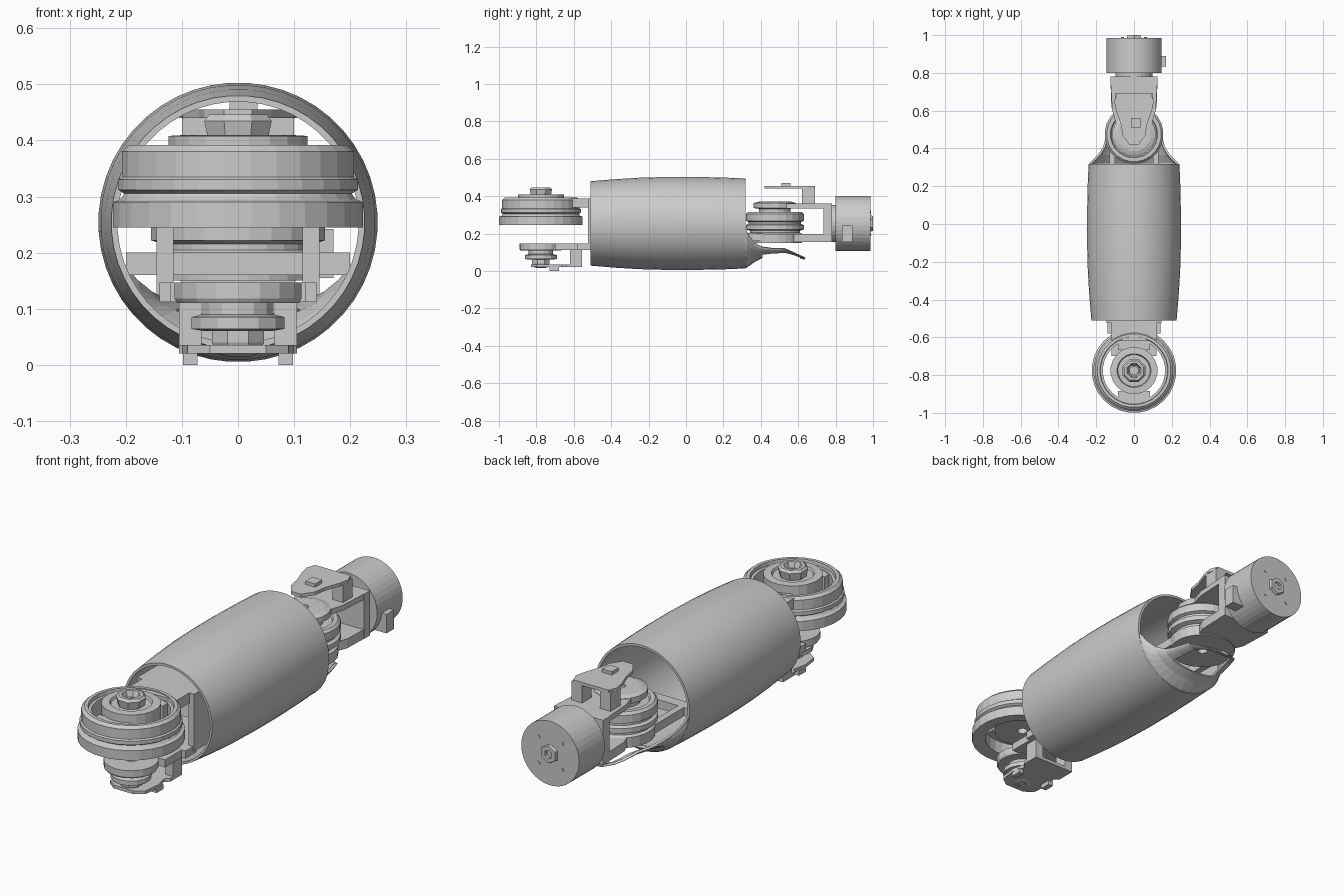
import bpy, bmesh, math
from mathutils import Vector


def finish(name, bm):
    bmesh.ops.recalc_face_normals(bm, faces=bm.faces)
    me = bpy.data.meshes.new(name)
    bm.to_mesh(me)
    bm.free()
    ob = bpy.data.objects.new(name, me)
    bpy.context.collection.objects.link(ob)
    return ob


def lathe(name, profile, cx, cy, cz, axis='Z', n=24):
    """Spin a closed (radius, height) profile; axis Y uses height as y."""
    bm = bmesh.new()
    rings = []
    for i in range(n):
        a = 2 * math.pi * (i + 0.5) / n
        c, s = math.cos(a), math.sin(a)
        rings.append([bm.verts.new((cx + r * c, cy + r * s, cz + h) if axis == 'Z'
                                   else (cx + r * c, cy + h, cz + r * s)) for r, h in profile])
    m = len(profile)
    for i in range(n):
        p, q = rings[i], rings[(i + 1) % n]
        for j in range(m):
            k = (j + 1) % m
            bm.faces.new((p[j], q[j], q[k], p[k]))
    return finish(name, bm)


def box(name, x0, x1, y0, y1, z0, z1):
    bm = bmesh.new()
    bmesh.ops.create_cube(bm, size=1)
    for v in bm.verts:
        v.co = Vector(((x0 + x1) / 2 + v.co.x * (x1 - x0),
                       (y0 + y1) / 2 + v.co.y * (y1 - y0),
                       (z0 + z1) / 2 + v.co.z * (z1 - z0)))
    return finish(name, bm)


def pair(name, x0, x1, *rest):
    box(name + "_right", x0, x1, *rest)
    box(name + "_left", -x1, -x0, *rest)


def plate(name, half, z0, z1):
    """Extrude a symmetric outline given as its right half."""
    pts = half + [(-x, y) for x, y in reversed(half)]
    bm = bmesh.new()
    f = bm.faces.new([bm.verts.new((x, y, z0)) for x, y in pts])
    g = bmesh.ops.extrude_face_region(bm, geom=[f])
    for v in g['geom']:
        if isinstance(v, bmesh.types.BMVert):
            v.co.z = z1
    return finish(name, bm)


# Barrel-shaped hollow forearm shell
MID = 0.254
outer = [(0.226, -0.51), (0.237, -0.38), (0.245, -0.25), (0.249, -0.1),
         (0.249, 0.05), (0.246, 0.2), (0.241, 0.318)]
inner = [(r - 0.011, y) for r, y in reversed(outer)]
shell = lathe("forearm_shell", outer + inner, 0, 0, MID, 'Y', 48)

# Curved tongue under the rear joint, with an oval opening
rows = [(0.31, 0.241, 0.254, 0.013), (0.325, 0.232, 0.215, 0.018), (0.345, 0.212, 0.18, 0.032),
        (0.37, 0.188, 0.15, 0.05), (0.41, 0.163, 0.128, 0.07), (0.46, 0.15, 0.12, 0.081),
        (0.53, 0.13, 0.118, 0.088), (0.58, 0.1, 0.096, 0.078), (0.61, 0.07, 0.08, 0.068),
        (0.635, 0.025, 0.066, 0.06)]
bm = bmesh.new()
N = 16
grid = []
for y, w, ze, zc in rows:
    grid.append([])
    for i in range(N + 1):
        a = math.pi * (i / N - 0.5)
        grid[-1].append(bm.verts.new((w * math.sin(a), y, ze - (ze - zc) * math.cos(a))))
for j in range(len(rows) - 1):
    for i in range(N):
        if 4 <= j <= 7 and 4 <= i < N - 4:
            continue
        bm.faces.new((grid[j][i], grid[j][i + 1], grid[j + 1][i + 1], grid[j + 1][i]))
tongue = finish("shell_tongue", bm)
# wall thickness is added toward the joint side
down = sum(p.normal.z for p in tongue.data.polygons) < 0
mod = tongue.modifiers.new("thickness", 'SOLIDIFY')
mod.thickness = 0.011
mod.offset = -1 if down else 1

# Front joint: grooved outer ring
FY = -0.776
lathe("front_wheel_ring", [(0.165, 0.25), (0.224, 0.245), (0.224, 0.29), (0.211, 0.295),
      (0.204, 0.305), (0.215, 0.312), (0.215, 0.33), (0.208, 0.335), (0.208, 0.38),
      (0.195, 0.392), (0.18, 0.392), (0.178, 0.375), (0.165, 0.375)], 0, FY, 0, n=28)
# Front joint: inner disc and hollow hub
lathe("front_wheel_disc", [(0.022, 0.29), (0.125, 0.29), (0.125, 0.408), (0.09, 0.41),
      (0.085, 0.4), (0.07, 0.4), (0.022, 0.4)], 0, FY, 0, n=20)
lathe("front_wheel_hub", [(0.022, 0.39), (0.055, 0.39), (0.065, 0.435), (0.055, 0.446),
      (0.04, 0.446), (0.03, 0.42), (0.022, 0.42)], 0, FY, 0, n=8)
for side, y0, y1 in (("front", -0.955, -0.885), ("rear", -0.667, -0.6)):
    box("front_wheel_bridge_" + side, -0.085, 0.085, y0, y1, 0.31, 0.372)

# Front clevis running into the shell
box("front_upper_arm", -0.12, 0.12, -0.62, -0.3, 0.34, 0.388)
pair("front_arm_wall", 0.115, 0.145, -0.525, -0.3, 0.125, 0.388)
box("front_lower_arm", -0.12, 0.12, -0.7, -0.3, 0.112, 0.147)
pair("front_arm_lug", 0.1, 0.14, -0.58, -0.5, 0.112, 0.147)

# Front lower bearing and its cover
lathe("front_lower_flange", [(0.022, 0.11), (0.11, 0.11), (0.115, 0.118), (0.115, 0.147),
      (0.022, 0.147)], 0, FY, 0, n=18)
lathe("front_lower_bearing", [(0.022, 0.062), (0.06, 0.06), (0.085, 0.064), (0.085, 0.085),
      (0.065, 0.09), (0.065, 0.12), (0.022, 0.12)], 0, FY, 0, n=14)
lathe("front_lower_hub", [(0.022, 0.015), (0.04, 0.02), (0.05, 0.04), (0.05, 0.065),
      (0.022, 0.065)], 0, FY, 0, n=8)
plate("front_bottom_cover", [(0.05, -0.83), (0.09, -0.8), (0.1, -0.72), (0.085, -0.66),
      (0.105, -0.64), (0.105, -0.555)], 0.02, 0.035)
pair("front_cover_post", 0.065, 0.105, -0.62, -0.555, 0.02, 0.115)
pair("front_cover_foot", 0.072, 0.098, -0.73, -0.68, 0.0, 0.022)

# Rear joint wheel
RY = 0.475
lathe("rear_wheel", [(0.022, 0.15), (0.145, 0.15), (0.147, 0.198), (0.135, 0.205),
      (0.135, 0.215), (0.156, 0.222), (0.156, 0.245), (0.142, 0.252), (0.142, 0.262),
      (0.156, 0.268), (0.156, 0.305), (0.145, 0.316), (0.125, 0.316), (0.12, 0.305),
      (0.022, 0.305)], 0, RY, 0, n=24)
lathe("rear_wheel_cap", [(0.022, 0.29), (0.085, 0.29), (0.085, 0.332), (0.115, 0.336),
      (0.115, 0.362), (0.09, 0.37), (0.022, 0.37)], 0, RY, 0, n=16)
# Arms tying the rear wheel to the shell
pair("rear_arm", 0.1, 0.13, 0.15, 0.42, 0.16, 0.2)
box("rear_arm_cross", -0.2, 0.2, 0.15, 0.2, 0.16, 0.2)

# Rear fork holding the wrist
plate("fork_upper", [(0.035, 0.45), (0.085, 0.5), (0.115, 0.6), (0.125, 0.775)], 0.335, 0.36)
plate("fork_lower", [(0.1, 0.57), (0.12, 0.62), (0.125, 0.775)], 0.155, 0.198)
box("fork_back", -0.125, 0.125, 0.735, 0.78, 0.155, 0.36)
plate("rear_top_cover", [(0.025, 0.42), (0.06, 0.47), (0.07, 0.53), (0.095, 0.6),
      (0.105, 0.65), (0.09, 0.69)], 0.44, 0.455)
pair("rear_cover_post", 0.045, 0.1, 0.62, 0.69, 0.355, 0.445)
box("rear_cover_tab", -0.015, 0.035, 0.51, 0.56, 0.45, 0.47)

# Wrist cylinder, neck, end boss and bolts
lathe("wrist_neck", [(0.0, 0.77), (0.1, 0.77), (0.1, 0.81), (0.0, 0.81)], 0, 0, MID, 'Y', 24)
lathe("wrist_cylinder", [(0.0, 0.8), (0.147, 0.8), (0.147, 0.986), (0.0, 0.986)],
      0, 0, MID, 'Y', 40)
lathe("wrist_boss", [(0.02, 0.98), (0.045, 0.98), (0.04, 1.0), (0.02, 1.0)],
      0, 0, MID, 'Y', 6)
for i in range(4):
    a = math.pi * (i / 2 + 0.25)
    lathe("wrist_bolt_%d" % (i + 1), [(0, 0.98), (0.009, 0.98), (0.009, 0.989), (0, 0.989)],
          0.085 * math.cos(a), 0, MID + 0.085 * math.sin(a), 'Y', 8)
box("wrist_tab", 0.11, 0.17, 0.835, 0.89, 0.155, 0.242)

# Weld collapsed axis points and drop degenerate faces
for ob in bpy.context.collection.objects:
    bm = bmesh.new()
    bm.from_mesh(ob.data)
    bmesh.ops.remove_doubles(bm, verts=bm.verts, dist=1e-5)
    bmesh.ops.dissolve_degenerate(bm, edges=bm.edges, dist=1e-6)
    if ob.name != "shell_tongue":
        bmesh.ops.recalc_face_normals(bm, faces=bm.faces)
    bm.to_mesh(ob.data)
    bm.free()
# Smooth barrel with crisp rims
bpy.context.view_layer.objects.active = shell
shell.select_set(True)
bpy.ops.object.shade_smooth_by_angle(angle=math.radians(30))
